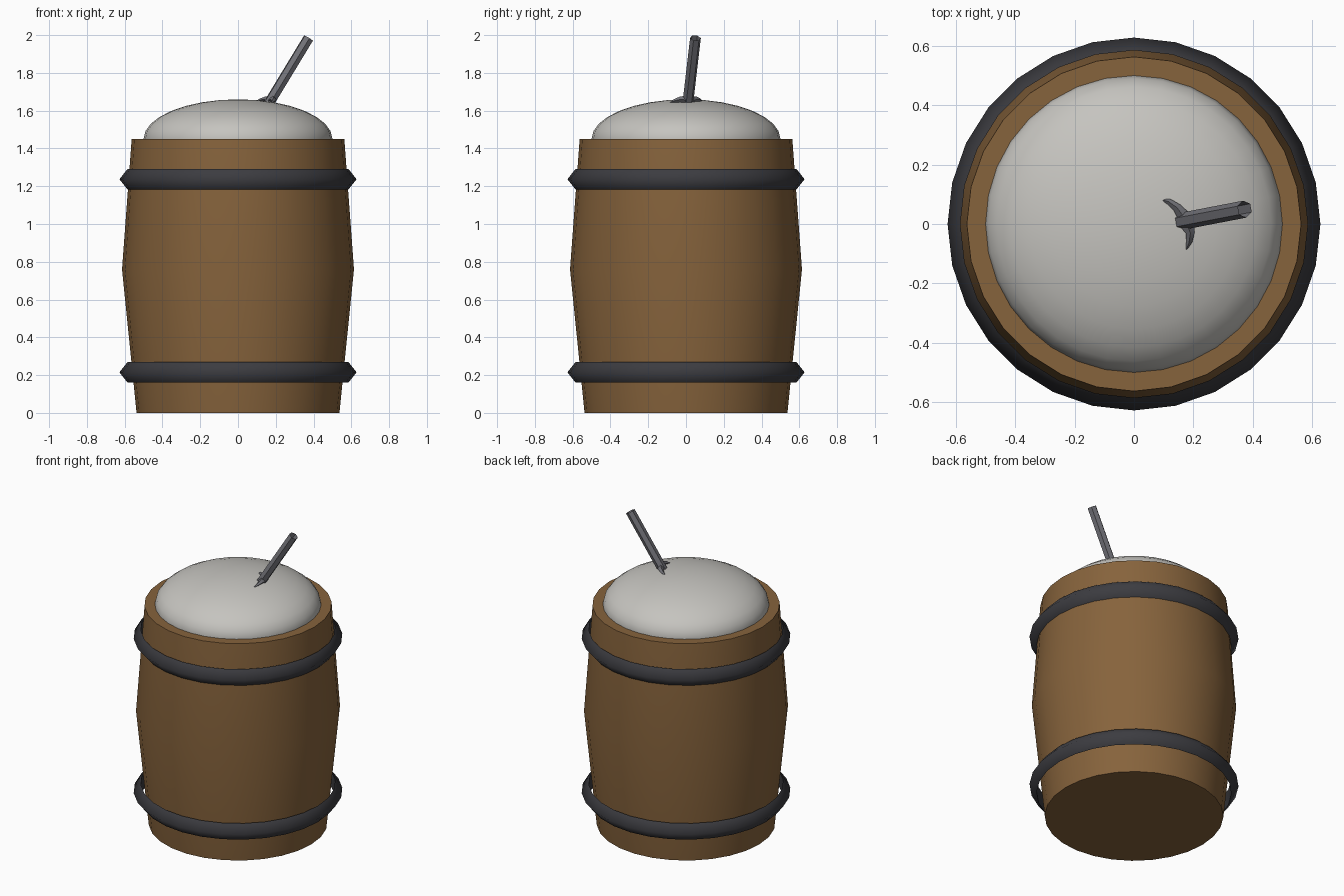
import bpy, bmesh, math
from mathutils import Vector

if "Cube" in bpy.data.objects:
    bpy.data.objects.remove(bpy.data.objects["Cube"])

SIDES = 28


def material(name, r, g, b):
    m = bpy.data.materials.new(name)
    m.diffuse_color = (r, g, b, 1)
    m.use_nodes = True
    m.node_tree.nodes["Principled BSDF"].inputs["Base Color"].default_value = m.diffuse_color
    return m


WOOD = material("wood", 0.24, 0.125, 0.045)
IRON = material("iron", 0.045, 0.045, 0.052)
POWDER = material("powder", 0.56, 0.55, 0.52)
STEEL = material("steel", 0.17, 0.17, 0.19)


def finish(name, bm, mat, angle):
    bmesh.ops.remove_doubles(bm, verts=bm.verts, dist=1e-5)
    bmesh.ops.recalc_face_normals(bm, faces=bm.faces)
    mesh = bpy.data.meshes.new(name)
    bm.to_mesh(mesh)
    bm.free()
    mesh.materials.append(mat)
    ob = bpy.data.objects.new(name, mesh)
    bpy.context.collection.objects.link(ob)
    bpy.ops.object.select_all(action='DESELECT')
    ob.select_set(True)
    bpy.context.view_layer.objects.active = ob
    bpy.ops.object.shade_smooth_by_angle(angle=math.radians(angle))
    return ob


def lathe(name, profile, mat, sides=SIDES, angle=30):
    """Spin an (radius, z) profile around the z axis."""
    bm = bmesh.new()
    vs = [bm.verts.new((r, 0, z)) for r, z in profile]
    es = [bm.edges.new(p) for p in zip(vs, vs[1:])]
    bmesh.ops.spin(bm, geom=vs + es, cent=(0, 0, 0), axis=(0, 0, 1),
                   angle=math.tau, steps=sides, use_merge=True)
    return finish(name, bm, mat, angle)


def sweep(name, path, radii, sides, mat, angle=30):
    """Sweep a polygon along a short path; radius 0 makes a tip."""
    bm = bmesh.new()
    pts = [Vector(p) for p in path]
    rings = []
    for i, (p, r) in enumerate(zip(pts, radii)):
        d = pts[min(i + 1, len(pts) - 1)] - pts[max(i - 1, 0)]
        q = d.to_track_quat('Z', 'Y')
        rings.append([bm.verts.new(p + q @ Vector((r * math.cos(a), r * math.sin(a), 0)))
                      for a in (math.tau * k / sides for k in range(sides))])
    for a, b in zip(rings, rings[1:]):
        for k in range(sides):
            n = (k + 1) % sides
            bm.faces.new((a[k], a[n], b[n], b[k]))
    bm.faces.new(rings[0])
    return finish(name, bm, mat, angle)


# Barrel body: closed base, bulged wall, flat rim and a short inner lip
lathe("barrel_body", [(0, 0), (0.537, 0), (0.614, 0.76), (0.563, 1.45),
                      (0.498, 1.45), (0.49, 1.40)], WOOD)

# Hoops: wedge-shaped rings standing slightly off the wood
for name, z in (("lower_hoop", 0.215), ("upper_hoop", 1.237)):
    lathe(name, [(0.585, z - 0.054), (0.628, z), (0.585, z + 0.054),
                 (0.585, z - 0.054)], IRON, angle=85)

# Domed filling
dome = [(0.5 * math.cos(t), 1.45 + 0.21 * math.sin(t))
        for t in (math.pi / 2 * i / 8 for i in range(8))] + [(0, 1.66)]
lathe("domed_filling", [(0.495, 1.41)] + dome, POWDER, sides=32, angle=60)

# Slanted hollow tube
sweep("tube", [(0.155, 0.008, 1.625), (0.373, 0.05, 1.984)], [0.029, 0.029], 6, STEEL)

# Torn spikes at the foot of the tube
sweep("back_spike", [(0.175, 0.015, 1.655), (0.145, 0.055, 1.660), (0.118, 0.075, 1.655),
                     (0.085, 0.083, 1.645)], [0.024, 0.015, 0.010, 0], 4, STEEL, 60)
sweep("front_spike", [(0.178, 0.0, 1.655), (0.190, -0.03, 1.660), (0.186, -0.06, 1.652),
                      (0.174, -0.093, 1.638)], [0.024, 0.015, 0.010, 0], 4, STEEL, 60)
